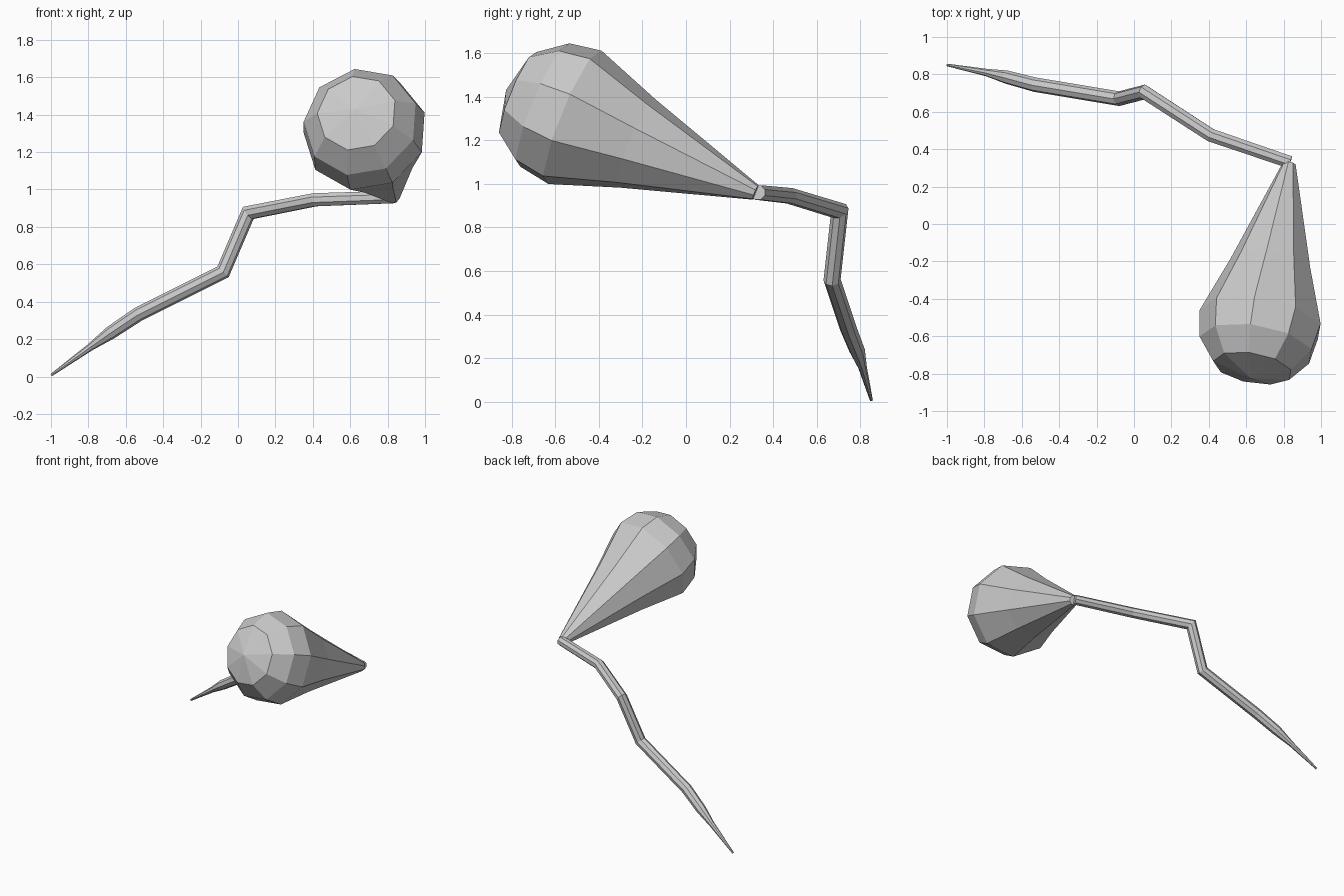
import bpy, bmesh
from math import sin, cos, radians
from mathutils import Vector

if "Cube" in bpy.data.objects:
    bpy.data.objects.remove(bpy.data.objects["Cube"])


def sweep(name, points, radii, sides, phase):
    """Faceted, mitred sweep along a polyline with a radius at each point."""
    pts = [Vector(p) for p in points]
    dirs = [(b - a).normalized() for a, b in zip(pts, pts[1:])]
    up = Vector((0, 0, 1))
    up = (up - dirs[0] * up.dot(dirs[0])).normalized()
    side = up.cross(dirs[0])
    if side.x < 0:
        side = -side
    angles = [radians(phase + 360 * i / sides) for i in range(sides)]
    offs = [up * cos(a) + side * sin(a) for a in angles]
    bm = bmesh.new()
    rings = []
    for k, p in enumerate(pts):
        d = dirs[max(k - 1, 0)]
        n = (d + dirs[min(k, len(dirs) - 1)]).normalized()
        offs = [o - d * (o.dot(n) / d.dot(n)) for o in offs]
        rings.append([bm.verts.new(p + o * radii[k]) for o in offs])
    for r0, r1 in zip(rings, rings[1:]):
        for i in range(sides):
            j = (i + 1) % sides
            bm.faces.new((r0[i], r0[j], r1[j], r1[i]))
    bm.faces.new(rings[0])
    if radii[-1] > 0.001:
        bm.faces.new(rings[-1])
    bmesh.ops.remove_doubles(bm, verts=bm.verts, dist=0.0005)
    bmesh.ops.recalc_face_normals(bm, faces=bm.faces)
    mesh = bpy.data.meshes.new(name)
    bm.to_mesh(mesh)
    bm.free()
    obj = bpy.data.objects.new(name, mesh)
    bpy.context.collection.objects.link(obj)
    return obj


# Crooked stem, tapering to a point at the foot
sweep("stem",
      [(0.835, 0.33, 0.96), (0.41, 0.475, 0.945), (0.055, 0.705, 0.875),
       (-0.08, 0.67, 0.56), (-0.53, 0.745, 0.335), (-0.68, 0.785, 0.235),
       (-0.79, 0.81, 0.157), (-0.998, 0.85, 0.008)],
      [0.036, 0.038, 0.039, 0.039, 0.039, 0.036, 0.02, 0.007], 8, 22.5)

# Nine-sided bulb, flaring from the stem's upper end to a rounded cap
start = Vector((0.83, 0.32, 0.96))
axis = Vector((-0.163, -0.913, 0.375)).normalized()
profile = [(0, 0.036), (0.6, 0.222), (0.92, 0.335), (1.07, 0.31),
           (1.195, 0.215), (1.255, 0)]
sweep("bulb", [start + axis * t for t, r in profile],
      [r for t, r in profile], 9, -10)
